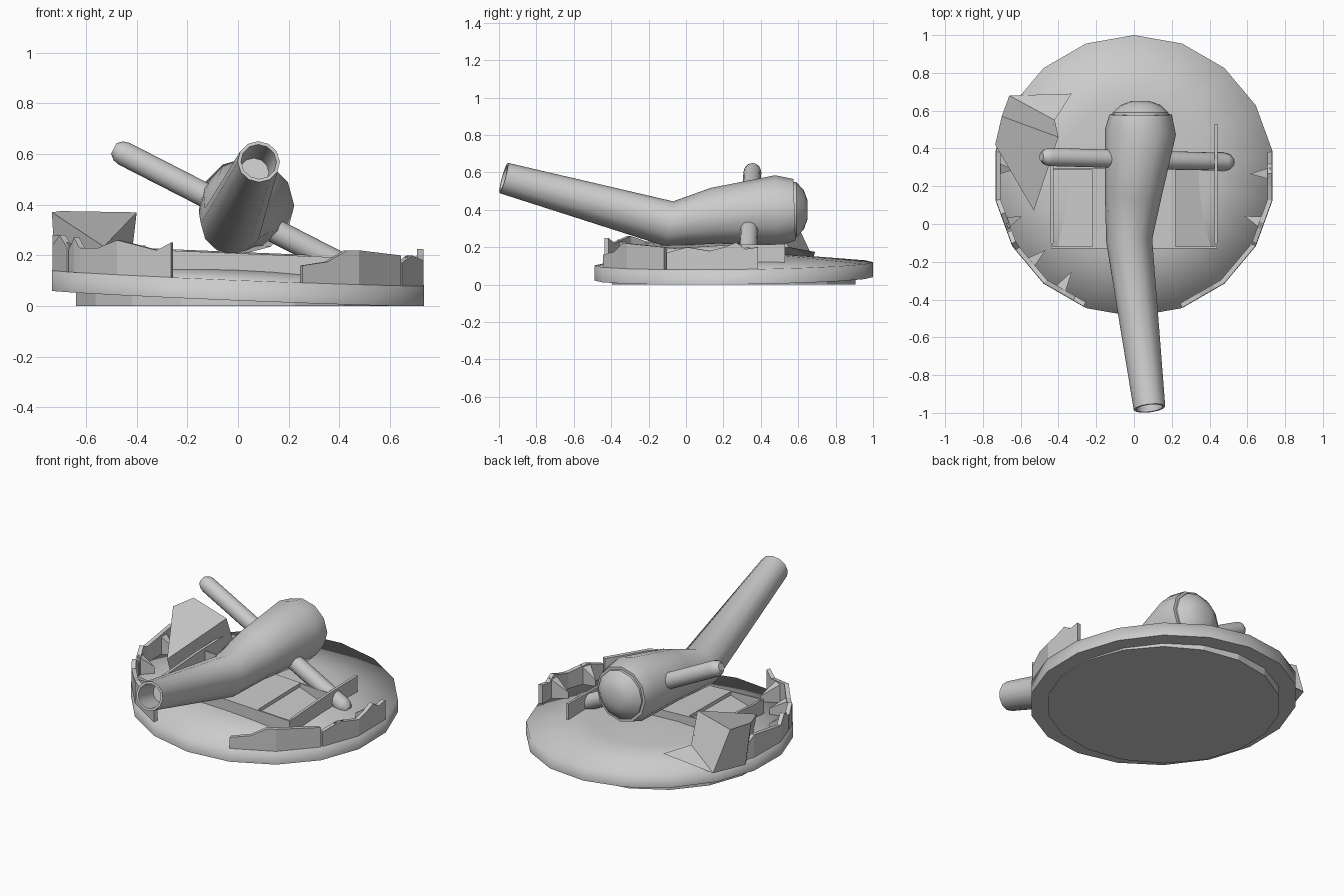
import bpy, bmesh, math
from mathutils import Vector

if "Cube" in bpy.data.objects:
    bpy.data.objects.remove(bpy.data.objects["Cube"])

grey = bpy.data.materials.new("weathered_grey")
grey.use_nodes = True
grey.diffuse_color = (0.6, 0.6, 0.6, 1)
grey.node_tree.nodes["Principled BSDF"].inputs["Base Color"].default_value = (0.6, 0.6, 0.6, 1)

CY = 0.255      # centre of the turntable
RADIUS = 0.745
SIDES = 18


def shade(ob, angle):
    bpy.ops.object.select_all(action='DESELECT')
    ob.select_set(True)
    bpy.context.view_layer.objects.active = ob
    bpy.ops.object.shade_smooth_by_angle(angle=math.radians(angle))


def finish(name, bm):
    bmesh.ops.recalc_face_normals(bm, faces=bm.faces)
    me = bpy.data.meshes.new(name)
    bm.to_mesh(me)
    bm.free()
    ob = bpy.data.objects.new(name, me)
    me.materials.append(grey)
    bpy.context.collection.objects.link(ob)
    return ob


def tilt(x, y):
    """Height of the underside of the tipped turntable."""
    return 0.031 - 0.041 * x + 0.0125 * (y - CY)


def loft(name, rings):
    """Closed skin through matching rings of points."""
    bm = bmesh.new()
    loops = [[bm.verts.new(p) for p in ring] for ring in rings]
    for a, b in zip(loops, loops[1:]):
        for i in range(len(a)):
            j = (i + 1) % len(a)
            bm.faces.new((a[i], a[j], b[j], b[i]))
    bm.faces.new(loops[0])
    bm.faces.new(loops[-1])
    return finish(name, bm)


def circle(r):
    angles = [math.pi / 2 + i * math.tau / SIDES for i in range(SIDES)]
    return [(r * math.cos(a), CY + r * math.sin(a)) for a in angles]


def raised(outline, h):
    return [(x, y, tilt(x, y) + h) for x, y in outline]


def tube(name, path, sides=12, bore=0):
    """Round tube through (x, y, z, radius) stations, optionally bored at the start."""
    pts = [Vector(p[:3]) for p in path]
    rings = []

    def ring(c, t, r):
        u = t.cross(Vector((0, 0, 1))).normalized()
        v = u.cross(t)
        return [c + r * (u * math.cos(a) + v * math.sin(a))
                for a in (i * math.tau / sides for i in range(sides))]

    for i, p in enumerate(pts):
        t = (pts[min(i + 1, len(pts) - 1)] - pts[max(i - 1, 0)]).normalized()
        rings.append(ring(p, t, path[i][3]))
    if bore:
        t = (pts[1] - pts[0]).normalized()
        r = path[0][3]
        rings = [ring(pts[0] + t * bore, t, r * 0.7), ring(pts[0], t, r * 0.84)] + rings
    shade(loft(name, rings), 40)


# Level foundation under the tipped turntable
loft("foundation", [[(x, y, 0) for x, y in circle(0.65)], raised(circle(0.65), 0.01)])

# Turntable with a gently domed top, shaded softly over its rim
turntable = loft("turntable", [raised(circle(r), h) for r, h in
                               ((RADIUS, 0), (RADIUS, 0.08), (0.4, 0.114), (0.15, 0.136))])
shade(turntable, 87)

# Rectangular deck with a sloping pit on each side of the cannon
outline = [(-0.44, -0.13), (0.44, -0.13), (0.44, 0.295), (-0.44, 0.295)]
deck = loft("deck", [raised(outline, 0.07), raised(outline, 0.182)])
for side in (-1, 1):
    inner, outer = side * 0.22, side * 0.43
    ends = [raised([(inner, y)], 0.16) + raised([(outer, y)], 0.09)
            + raised([(outer, y)], 0.4) + raised([(inner, y)], 0.4) for y in (-0.12, 0.285)]
    cutter = loft("pit_cutter", ends)
    bpy.context.view_layer.objects.active = deck
    mod = deck.modifiers.new("pit", 'BOOLEAN')
    mod.operation = 'DIFFERENCE'
    mod.solver = 'EXACT'
    mod.object = cutter
    bpy.ops.object.modifier_apply(modifier=mod.name)
    bpy.data.objects.remove(cutter)

# Cannon, its rear cap and the slanted axle
tube("cannon", [(0.082, -0.975, 0.57, 0.084), (-0.025, -0.09, 0.325, 0.122),
                (-0.005, 0.15, 0.368, 0.15), (0.035, 0.49, 0.397, 0.188),
                (0.035, 0.58, 0.4, 0.165)], bore=0.16)
tube("rear_cap", [(0.035, 0.56, 0.4, 0.15), (0.035, 0.59, 0.4, 0.148),
                  (0.035, 0.63, 0.4, 0.105), (0.035, 0.65, 0.4, 0.05)])
start, end = Vector((-0.49, 0.356, 0.622)), Vector((0.52, 0.328, 0.105))
tube("axle", [(*start.lerp(end, f), r) for f, r in
              ((0, 0.024), (0.018, 0.042), (0.04, 0.048), (0.96, 0.048), (0.982, 0.042), (1, 0.024))])


# Broken parapet following the flat sides of the rim
def rim(deg, inset=0):
    off = (deg - 90) % 20 - 10
    r = (RADIUS - 0.002) * math.cos(math.radians(10)) / math.cos(math.radians(off)) - inset
    a = math.radians(deg)
    return r * math.cos(a), CY + r * math.sin(a)


def parapet(name, tops):
    sections = []
    for deg, z in tops:
        (ox, oy), (ix, iy) = rim(deg), rim(deg, 0.025)
        low = tilt(ox, oy) + 0.078
        sections.append([(ox, oy, low), (ox, oy, z), (ix, iy, z), (ix, iy, low)])
    loft(name, sections)


parapet("parapet_front_left", [(-70, .16), (-61, .175), (-54, .22), (-50, .22), (-30, .20)])
parapet("parapet_left", [(-29, .17), (-20, .20), (-10, .18), (-4, .20), (1, .225), (5, .19), (10, .20)])
parapet("parapet_front_right", [(-111, .25), (-116, .22), (-123, .24), (-130, .26),
                                (-139, .23), (-148, .23), (-151, .27), (-156, .22)])
parapet("parapet_right", [(-157, .23), (-164, .28), (-170, .24), (-180, .26), (-190, .28), (-196, .2)])

# Torn ribs pointing inwards from the parapet
for deg, length, z in ((-123, .13, .24), (-140, .12, .23), (-160, .1, .25), (-183, .1, .26),
                       (-20, .11, .2), (1, .12, .21)):
    a, b, tip = rim(deg - 2.5, 0.01), rim(deg + 2.5, 0.01), rim(deg, length)
    low = tilt(*tip) + 0.08
    loft("torn_rib", [[(*p, low) for p in (a, b, tip)], [(*a, z), (*b, z), (*tip, low + 0.05)]])

# Thin plates left standing along the outer edges of the pits
for side in (-1, 1):
    loft("standing_plate", [raised([(x, -0.1)], 0.08) + raised([(x, 0.53)], 0.08)
                            + raised([(x, 0.53)], 0.2) + raised([(x, 0.25)], 0.2)
                            + raised([(x, -0.1)], 0.183)
                            for x in (side * 0.425, side * 0.441)])

# Large torn armour panel folded over the right rim, with a flap trailing behind
bm = bmesh.new()
v = [bm.verts.new(p) for p in (
    (-.70, .57, .375), (-.40, .46, .37), (-.53, .07, .235), (-.735, .42, .37),
    (-.66, .68, .14), (-.33, .69, .175), (-.42, .55, .20), (-.72, .45, .12), (-.53, .1, .15))]
for ids in ((0, 3, 2, 1), (0, 1, 6, 4), (4, 6, 5), (3, 0, 4, 7), (3, 7, 8, 2),
            (1, 2, 8, 6), (7, 4, 5, 6, 8)):
    bm.faces.new([v[i] for i in ids])
finish("torn_armour_panel", bm)
